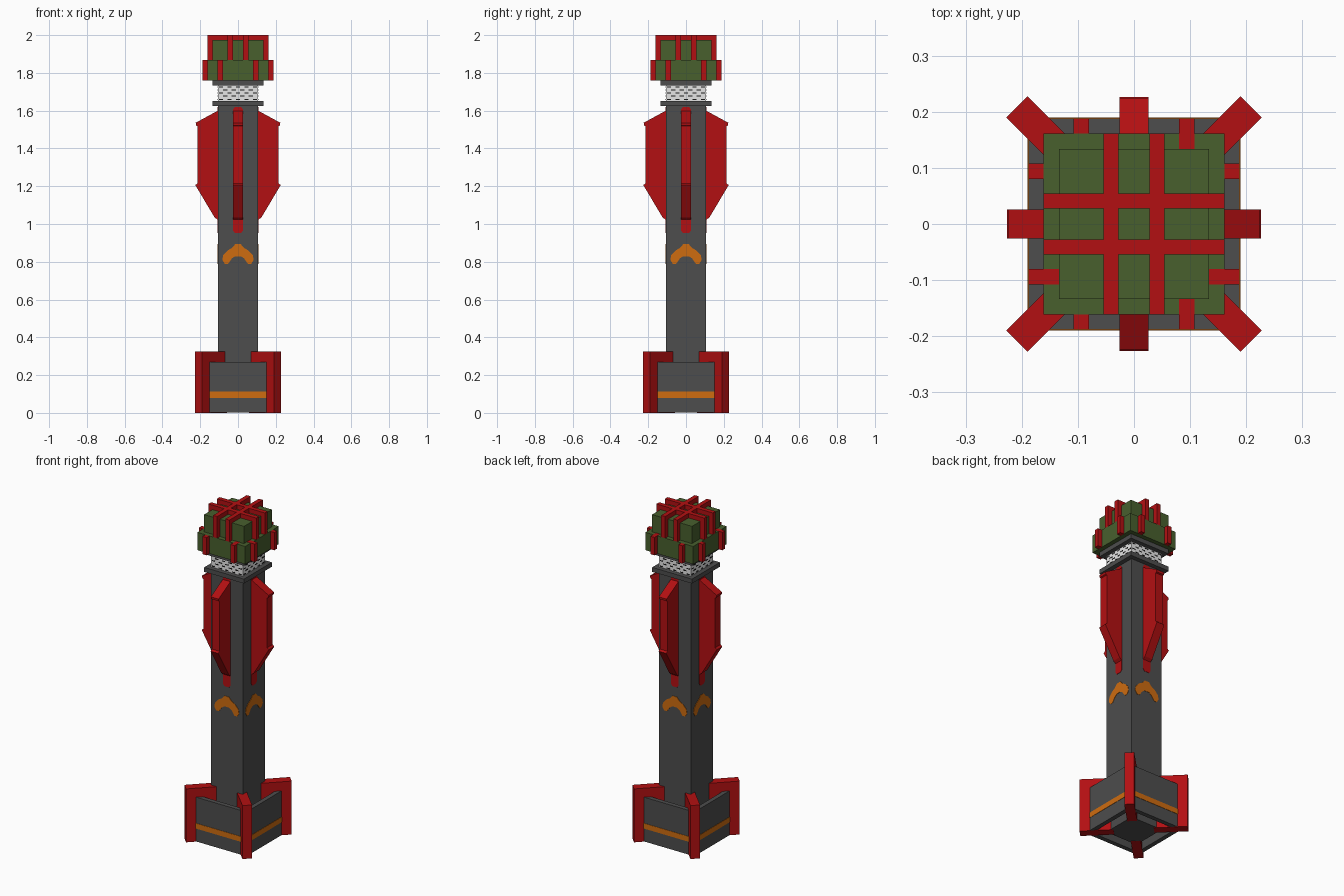
import bpy, bmesh, math
from mathutils import Matrix

if "Cube" in bpy.data.objects:
    bpy.data.objects.remove(bpy.data.objects["Cube"])


def material(name, r, g, b):
    m = bpy.data.materials.new(name)
    m.diffuse_color = (r, g, b, 1)
    m.use_nodes = True
    m.node_tree.nodes["Principled BSDF"].inputs["Base Color"].default_value = m.diffuse_color
    return m


GREY = material("dark grey", 0.075, 0.075, 0.075)
RED = material("red", 0.45, 0.005, 0.006)
GREEN = material("olive green", 0.065, 0.115, 0.027)
ORANGE = material("orange", 0.62, 0.15, 0.005)
WHITE = material("off white", 0.78, 0.78, 0.78)
BLACK = material("black", 0.008, 0.008, 0.008)


def rot(deg):
    return Matrix.Rotation(math.radians(deg), 4, 'Z')


def add_box(bm, x, y, z, deg=0):
    """Box from (min, max) ranges, turned about z."""
    size = Matrix.Diagonal((x[1] - x[0], y[1] - y[0], z[1] - z[0], 1))
    mid = Matrix.Translation((sum(x) / 2, sum(y) / 2, sum(z) / 2))
    bmesh.ops.create_cube(bm, size=1, matrix=rot(deg) @ mid @ size)


def add_prism(bm, pts, depth, to_world):
    """Extrude a 2D outline; to_world maps (u, v, w) to a position."""
    a = [bm.verts.new(to_world(u, v, depth[0])) for u, v in pts]
    b = [bm.verts.new(to_world(u, v, depth[1])) for u, v in pts]
    bm.faces.new(a)
    bm.faces.new(b[::-1])
    for i in range(len(pts)):
        j = (i + 1) % len(pts)
        bm.faces.new((a[j], a[i], b[i], b[j]))


def finish(name, bm, mat):
    bmesh.ops.recalc_face_normals(bm, faces=bm.faces)
    me = bpy.data.meshes.new(name)
    bm.to_mesh(me)
    bm.free()
    me.materials.append(mat)
    ob = bpy.data.objects.new(name, me)
    bpy.context.collection.objects.link(ob)
    return ob


def block(name, half, z, mat):
    bm = bmesh.new()
    add_box(bm, (-half, half), (-half, half), z)
    return finish(name, bm, mat)


QUARTERS = (0, 90, 180, 270)
U = 0.027        # basic thickness
S = 0.107        # shaft half width

# Shaft, collars and head blocks
block("shaft", S, (0.002, 1.63), GREY)
block("lower_collar", 0.134, (1.625, 1.652), GREY)
block("neck", S, (1.652, 1.733), WHITE)
block("upper_collar", 0.134, (1.733, 1.76), GREY)
block("head_lower_block", 0.161, (1.76, 1.868), GREEN)
block("head_upper_block", 0.134, (1.868, 1.973), GREEN)

# Open tail shroud made of four walls
bm = bmesh.new()
for q in QUARTERS:
    add_box(bm, (-0.188, 0.188 - U), (-0.188, -0.188 + U), (0.001, 0.27), q)
finish("tail_shroud", bm, GREY)

# Orange band around the shroud
bm = bmesh.new()
for q in QUARTERS:
    add_box(bm, (-0.188, 0.188), (-0.190, -0.187), (0.08, 0.112), q)
finish("tail_band", bm, ORANGE)

# Diagonal tail fins
bm = bmesh.new()
for q in QUARTERS:
    add_box(bm, (0.11, 0.2955), (-U, U), (0, 0.325), q + 45)
finish("tail_fins", bm, RED)

# Upper side fins with pointed shoulders
outline = [(0.09, 1.605), (0.114, 1.596), (0.224, 1.536), (0.222, 1.522),
           (0.215, 1.518), (0.215, 1.215), (0.226, 1.206), (0.124, 1.035),
           (0.108, 1.022), (0.09, 1.022)]
bm = bmesh.new()
for q in QUARTERS:
    add_prism(bm, outline, (-0.026, 0.026),
              lambda u, v, w: rot(q) @ Matrix.Translation((u, w, v)) @ Matrix.Identity(4).to_translation())
finish("side_fins", bm, RED)


def face_plate(bm, pts, q, front=S, thick=0.002):
    """Thin plate lying on a side of the shaft."""
    m = rot(q)
    add_prism(bm, pts, (-front - thick, -front + 0.001),
              lambda u, v, w: (m @ Matrix.Translation((u, w, v))).to_translation())


# Painted red backing behind each side fin, rounded ends
half = [(0.026, 0.965), (0.026, 1.608), (0.016, 1.62)]
strip = [(0.016, 0.952)] + half + [(-x, z) for x, z in half[::-1]] + [(-0.016, 0.952)]
bm = bmesh.new()
for q in QUARTERS:
    face_plate(bm, strip, q)
finish("fin_backing", bm, RED)

# Orange chevrons
right = [(0.015, 0.893), (0.032, 0.873), (0.055, 0.86), (0.078, 0.835), (0.083, 0.81),
         (0.07, 0.789), (0.052, 0.789), (0.033, 0.817), (0.015, 0.829)]
chevron = right + [(-x, z) for x, z in right[::-1]]
bm = bmesh.new()
for q in QUARTERS:
    face_plate(bm, chevron, q)
finish("chevrons", bm, ORANGE)

# Black dashes on the neck
bm = bmesh.new()
for q in QUARTERS:
    for row, z in enumerate((1.659, 1.677, 1.693, 1.709, 1.726)):
        n = 5 if row % 2 == 0 else 4
        for i in range(n):
            x = (i - (n - 1) / 2) * 0.045
            add_box(bm, (x - 0.011, x + 0.011), (-S - 0.001, -S + 0.001), (z - 0.003, z + 0.003), q)
finish("neck_dashes", bm, BLACK)

# Red straps crossing the top of the head and hanging down the sides
bm = bmesh.new()
for q in (0, 90):
    for x in (-0.041, 0.041):
        xr = (x - U / 2, x + U / 2)
        add_box(bm, xr, (-0.161, 0.161), (1.973, 2.0), q)
        for y in ((-0.161, -0.134), (0.134, 0.161)):
            add_box(bm, xr, y, (1.868, 1.973), q)
finish("head_straps", bm, RED)

# Red studs on the lower head block; four of them reach inward on top
bm = bmesh.new()
reach = {(0, 1), (180, -1), (90, -1), (270, 1)}
for q in QUARTERS:
    for s in (-1, 1):
        xr = (s * 0.094 - U / 2, s * 0.094 + U / 2)
        add_box(bm, xr, (-0.188, -0.161), (1.76, 1.868), q)
        if (q, s) in reach:
            add_box(bm, xr, (-0.188, -0.134), (1.86, 1.869), q)
finish("head_studs", bm, RED)
